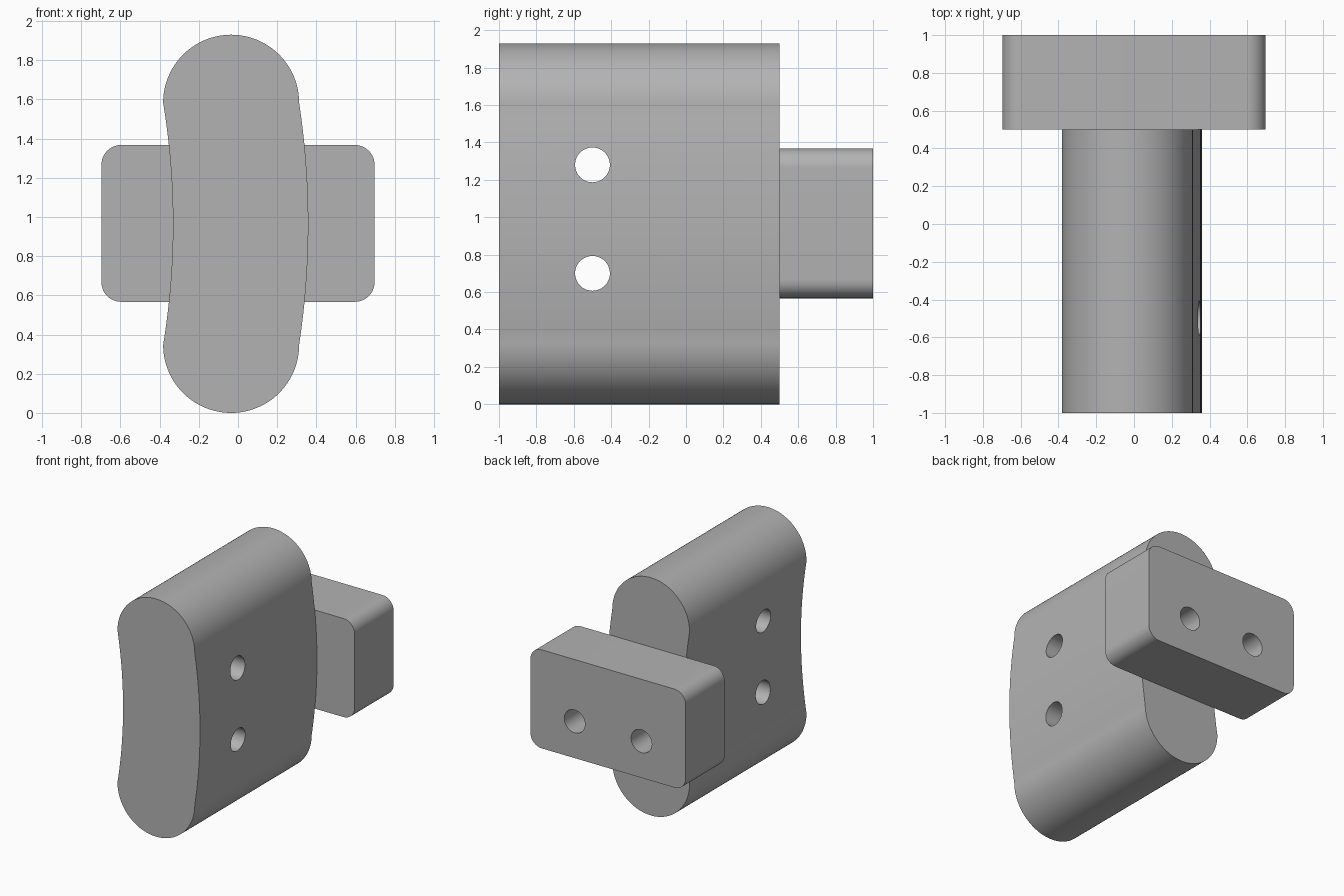
import bpy, bmesh, math
from mathutils import Vector

cube = bpy.data.objects.get("Cube")
if cube:
    bpy.data.objects.remove(cube, do_unlink=True)

# Single grey material
grey = bpy.data.materials.new("plain grey")
grey.use_nodes = True
colour = (0.45, 0.45, 0.45, 1)
grey.diffuse_color = colour
grey.node_tree.nodes["Principled BSDF"].inputs["Base Color"].default_value = colour


def arc(cx, cz, r, start, end, steps):
    """Points on a circle in the XZ plane, angles in degrees."""
    angles = [math.radians(start + (end - start) * i / steps) for i in range(steps + 1)]
    return [(cx + r * math.cos(a), cz + r * math.sin(a)) for a in angles]


def bowed_side(x, bow, z0, z1, steps=24):
    """Shallow curve between two heights, ends excluded."""
    ts = [i / steps for i in range(1, steps)]
    return [(x + bow * 4 * t * (1 - t), z0 + (z1 - z0) * t) for t in ts]


def extrude_profile(name, points, y0, y1):
    bm = bmesh.new()
    face = bm.faces.new([bm.verts.new((x, y0, z)) for x, z in points])
    new = bmesh.ops.extrude_face_region(bm, geom=[face])["geom"]
    verts = [v for v in new if isinstance(v, bmesh.types.BMVert)]
    bmesh.ops.translate(bm, verts=verts, vec=(0, y1 - y0, 0))
    bmesh.ops.recalc_face_normals(bm, faces=bm.faces)
    mesh = bpy.data.meshes.new(name)
    bm.to_mesh(mesh)
    bm.free()
    mesh.materials.append(grey)
    obj = bpy.data.objects.new(name, mesh)
    bpy.context.collection.objects.link(obj)
    return obj


def drill(obj, centre, axis, length, radius=0.093):
    """Cut a round hole, then remove the cutter."""
    bpy.ops.mesh.primitive_cylinder_add(vertices=48, radius=radius, depth=length, location=centre)
    cutter = bpy.context.object
    cutter.name = "hole_cutter"
    cutter.hide_render = True
    cutter.rotation_euler = Vector(axis).to_track_quat("Z", "Y").to_euler()
    cutter.data.materials.append(grey)
    mod = obj.modifiers.new("hole", "BOOLEAN")
    mod.object, mod.operation, mod.solver = cutter, "DIFFERENCE", "EXACT"
    bpy.context.view_layer.objects.active = obj
    bpy.ops.object.modifier_apply(modifier=mod.name)
    bpy.data.objects.remove(cutter, do_unlink=True)


def smooth(obj, angle):
    bpy.ops.object.select_all(action="DESELECT")
    obj.select_set(True)
    bpy.context.view_layer.objects.active = obj
    bpy.ops.object.shade_smooth_by_angle(angle=math.radians(angle))


# Long body: round ends joined by two sides bowed the same way
cx, r, low, high = -0.035, 0.347, 0.347, 1.583
profile = (arc(cx, high, r, 0, 180, 48)
           + bowed_side(cx - r, 0.05, high, low)
           + arc(cx, low, r, 180, 360, 48)
           + bowed_side(cx + r, 0.047, low, high))
body = extrude_profile("curved_body", profile, -1, 0.5)
for z in (0.70, 1.28):
    drill(body, (0, -0.5, z), (1, 0, 0), 2)
smooth(body, 30)

# Mounting block with rounded corners
half, bottom, top, corner = 0.697, 0.567, 1.367, 0.1
outline = []
for sx, z, start in ((1, top - corner, 0), (-1, top - corner, 90),
                     (-1, bottom + corner, 180), (1, bottom + corner, 270)):
    outline += arc(sx * (half - corner), z, corner, start, start + 90, 12)
block = extrude_profile("mounting_block", outline, 0.5, 1)

# Blind screw holes in the back of the block
for x in (-0.3, 0.3):
    drill(block, (x, 1, 0.865), (0, 1, 0), 0.8)
smooth(block, 30)
